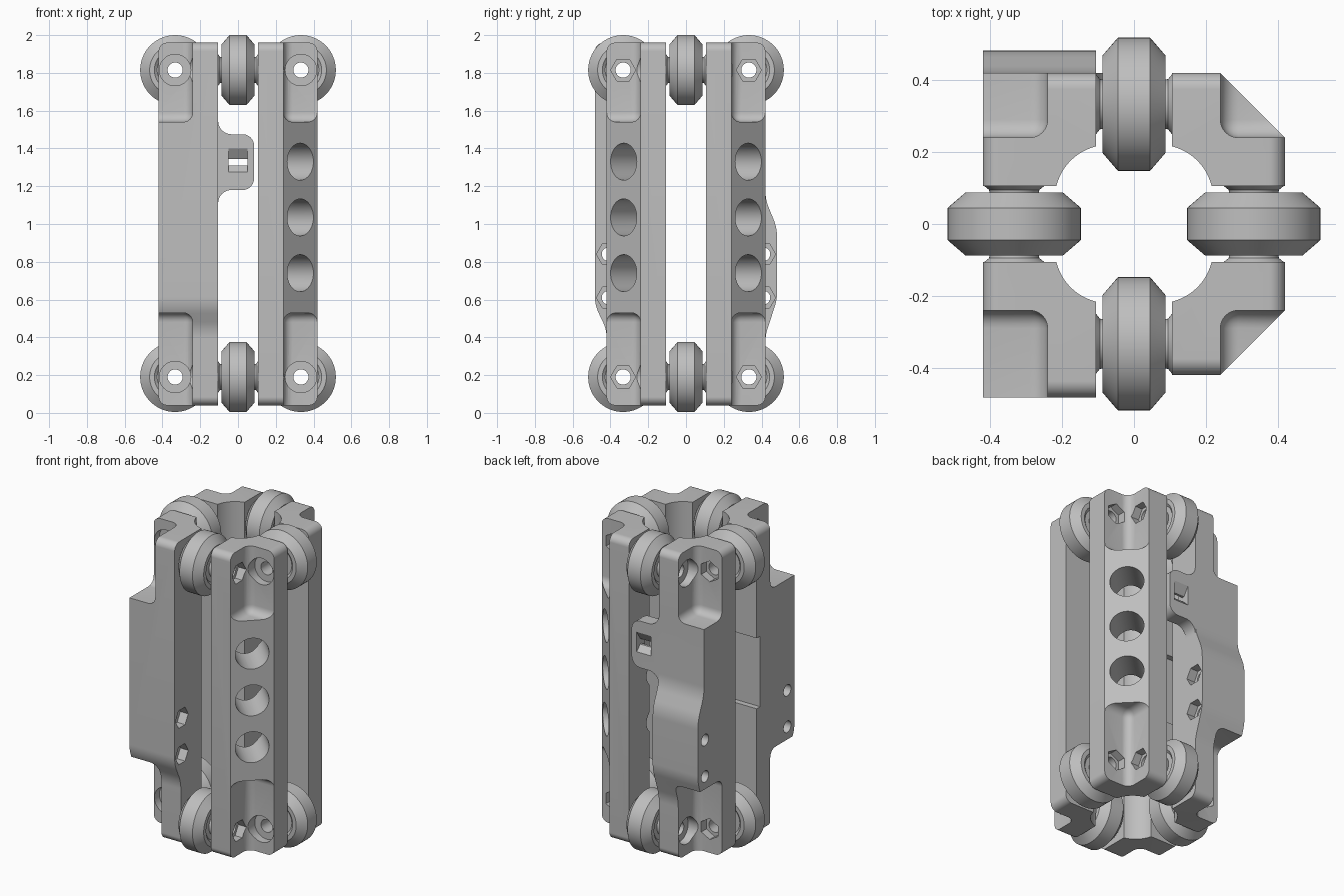
import bpy, bmesh, math
from mathutils import Vector, Matrix

if "Cube" in bpy.data.objects:
    bpy.data.objects.remove(bpy.data.objects["Cube"])

grey = bpy.data.materials.new("plain_grey")
grey.use_nodes = True
grey.diffuse_color = (0.52, 0.52, 0.52, 1)
grey.node_tree.nodes["Principled BSDF"].inputs["Base Color"].default_value = (0.52, 0.52, 0.52, 1)

LOW, HIGH = 0.19, 1.815     # wheel heights
MID = 0.333                 # wheel distance from the middle
QUADRANT_AXES = {'x': lambda u, v, t: (t, u, v),
                 'y': lambda u, v, t: (u, t, v),
                 'z': lambda u, v, t: (u, v, t)}


def new_object(name, bm):
    bmesh.ops.recalc_face_normals(bm, faces=bm.faces)
    mesh = bpy.data.meshes.new(name)
    bm.to_mesh(mesh)
    bm.free()
    mesh.materials.append(grey)
    ob = bpy.data.objects.new(name, mesh)
    bpy.context.collection.objects.link(ob)
    return ob


def rounded(corners, steps=8):
    """Outline from (u, v, radius) corners with true fillet arcs."""
    out = []
    for i, (u, v, r) in enumerate(corners):
        p = Vector((u, v))
        if not r:
            out.append(p)
            continue
        a = (Vector(corners[i - 1][:2]) - p).normalized()
        b = (Vector(corners[(i + 1) % len(corners)][:2]) - p).normalized()
        half = a.angle(b) / 2
        centre = p + (a + b).normalized() * (r / math.sin(half))
        start = p + a * (r / math.tan(half)) - centre
        end = p + b * (r / math.tan(half)) - centre
        for k in range(steps + 1):
            out.append(centre + start.lerp(end, k / steps).normalized() * r)
    return out


def prism(name, outline, axis, lo, hi):
    bm = bmesh.new()
    put = QUADRANT_AXES[axis]
    face = bm.faces.new([bm.verts.new(put(u, v, lo)) for u, v in outline])
    grown = bmesh.ops.extrude_face_region(bm, geom=[face])["geom"]
    move = Vector(put(0, 0, hi - lo))
    bmesh.ops.translate(bm, vec=move, verts=[g for g in grown if isinstance(g, bmesh.types.BMVert)])
    if len(bm.faces) == len(outline) + 1:
        bm.faces.new([v for v in bm.verts][:len(outline)])
    return new_object(name, bm)


def box(lo, hi, bevel=0.0):
    bm = bmesh.new()
    bmesh.ops.create_cube(bm, size=1)
    for v in bm.verts:
        v.co = [(a + b) / 2 + c * (b - a) for a, b, c in zip(lo, hi, v.co)]
    if bevel:
        bmesh.ops.bevel(bm, geom=bm.edges[:], offset=bevel, segments=6, profile=0.5, affect='EDGES')
    return new_object("cutter", bm)


def rod(radius, start, end, sides=40):
    start, end = Vector(start), Vector(end)
    way = end - start
    bm = bmesh.new()
    bmesh.ops.create_cone(bm, cap_ends=True, segments=sides, radius1=radius, radius2=radius,
                          depth=way.length)
    turn = Vector((0, 0, 1)).rotation_difference(way).to_matrix().to_4x4()
    bmesh.ops.transform(bm, matrix=Matrix.Translation((start + end) / 2) @ turn, verts=bm.verts)
    return new_object("cutter", bm)


def combine(ob, other, operation='DIFFERENCE'):
    mod = ob.modifiers.new("cut", 'BOOLEAN')
    mod.operation, mod.solver, mod.object = operation, 'EXACT', other
    bpy.context.view_layer.objects.active = ob
    bpy.ops.object.modifier_apply(modifier=mod.name)
    bpy.data.objects.remove(other)


def smooth(ob):
    bpy.ops.object.select_all(action='DESELECT')
    ob.select_set(True)
    bpy.context.view_layer.objects.active = ob
    bpy.ops.object.shade_smooth_by_angle(angle=math.radians(30))


def lathe(name, profile, centre, axis):
    """Closed (radius, offset) ring profile turned about an axis through centre."""
    bm = bmesh.new()
    vs = [bm.verts.new((t, r, 0)) for r, t in profile]
    es = [bm.edges.new((vs[i - 1], vs[i])) for i in range(len(vs))]
    bmesh.ops.spin(bm, geom=vs + es, cent=(0, 0, 0), axis=(1, 0, 0), angle=2 * math.pi,
                   steps=64, use_merge=True)
    bmesh.ops.remove_doubles(bm, verts=bm.verts, dist=1e-5)
    if axis == 'y':
        bmesh.ops.rotate(bm, matrix=Matrix.Rotation(math.pi / 2, 3, 'Z'), verts=bm.verts)
    bmesh.ops.translate(bm, vec=centre, verts=bm.verts)
    smooth(new_object(name, bm))


# Outlines of the corner posts, drawn in the positive quadrant
chamfered_plan = [(.105, .105, 0), (.42, .105, 0), (.42, .24, 0), (.24, .42, 0), (.105, .42, 0)]
square_plan = [(.105, .105, 0), (.42, .105, 0), (.42, .5, 0), (.105, .5, 0)]
end_profile = [(0, .04, 0), (.42, .04, .045), (.42, 1.96, .045), (0, 1.96, 0)]
front_block = [(0, .04, 0), (.42, .04, .045), (.42, .44, .2), (.482, .57, .2),
               (.482, 1.96, .045), (0, 1.96, 0)]
back_block = [(0, .04, 0), (.42, .04, .045), (.42, .41, .25), (.482, .6, .25),
              (.482, .98, .25), (.42, 1.13, .25), (.42, 1.96, .045), (0, 1.96, 0)]


def post(name, sx, sy, plan, profile):
    ob = prism(name, rounded(plan), 'z', 0, 2)
    combine(ob, prism("side", rounded(profile), 'x', 0, 1), 'INTERSECT')
    combine(ob, prism("face", rounded(end_profile), 'y', 0, 1), 'INTERSECT')
    combine(ob, rod(.15, (.07, .07, -1), (.07, .07, 3), 96))
    # Rounded pockets at both ends
    combine(ob, box((.24, .24, 1.54), (1, 1, 3), .05))
    combine(ob, box((.24, .24, -1), (1, 1, .53), .05))
    # Axle holes, with nut recesses at one end and round counterbores at the other
    for z in (LOW, HIGH):
        for sign, place in ((sx, lambda t: (t, MID, z)), (sy, lambda t: (MID, t, z))):
            radius, sides = (.066, 6) if sign > 0 else (.083, 40)
            combine(ob, rod(radius, place(.19), place(.6), sides))
            combine(ob, rod(.04, place(0), place(.6)))
    if sx > 0:
        # Diagonal lightening holes
        for z in (.74, 1.035, 1.33):
            combine(ob, rod(.098, (.1, .1, z), (.6, .6, z)))
    else:
        # Cross bolts with hexagonal nut recesses
        for z in (.61, .84):
            combine(ob, rod(.036, (0, .41, z), (.6, .41, z)))
            combine(ob, rod(.064, (0, .41, z), (.16, .41, z), 6))
        if sy < 0:
            # Shallow relief on the inner side
            combine(ob, box((0, 0, .84), (1, .14, 1.285)))
        else:
            # Slotted tab, reaching across the gap
            tab = prism("tab", rounded([(.14, 1.08, 0), (.105, 1.08, 0), (.105, 1.18, .07),
                                        (-.085, 1.18, .06), (-.085, 1.475, .06),
                                        (.105, 1.475, .07), (.105, 1.58, 0), (.14, 1.58, 0)]),
                        'y', .335, .42)
            slot = [(.3, 1.26), (.335, 1.275), (.37, 1.31), (.385, 1.31), (.42, 1.275), (.45, 1.26),
                    (.45, 1.41), (.42, 1.4), (.385, 1.345), (.37, 1.345), (.335, 1.4), (.3, 1.41)]
            combine(tab, prism("slot", slot, 'x', -.05, .05))
            combine(ob, tab, 'UNION')
    ob.data.transform(Matrix.Diagonal((sx, sy, 1, 1)))
    if sx * sy < 0:
        ob.data.flip_normals()
    smooth(ob)


post("front_left_post", 1, -1, chamfered_plan, end_profile)
post("back_left_post", 1, 1, chamfered_plan, end_profile)
post("front_right_post", -1, -1, square_plan, front_block)
post("back_right_post", -1, 1, square_plan, back_block)

# Rollers and their collars on all four sides, top and bottom
half = [(.04, .075), (.095, .075), (.11, .088), (.135, .088), (.185, .045)]
roller = half + [(r, -t) for r, t in reversed(half)]
collar = [(.04, .076), (.066, .076), (.07, .095), (.084, .106), (.04, .106)]
for side, x, y, axis in (("front", 0, -MID, 'x'), ("back", 0, MID, 'x'),
                         ("right", -MID, 0, 'y'), ("left", MID, 0, 'y')):
    for level, z in (("lower", LOW), ("upper", HIGH)):
        lathe(f"{level}_{side}_roller", roller, (x, y, z), axis)
        for end, s in (("first", 1), ("second", -1)):
            lathe(f"{level}_{side}_{end}_collar", [(r, s * t) for r, t in collar], (x, y, z), axis)
